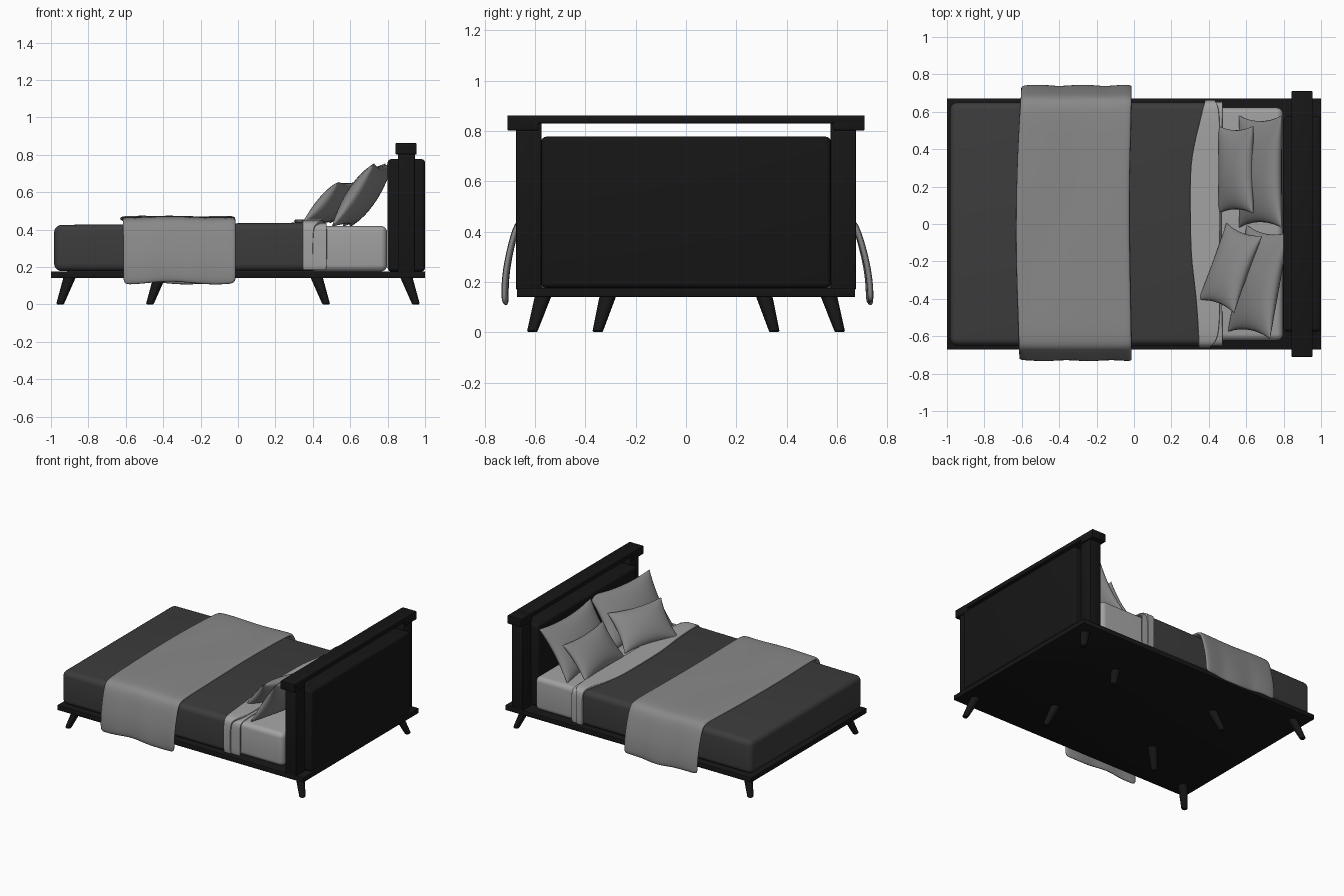
import bpy, bmesh, math
from mathutils import Vector, Matrix

if "Cube" in bpy.data.objects:
    bpy.data.objects.remove(bpy.data.objects["Cube"])


def material(name, v):
    m = bpy.data.materials.new(name)
    m.diffuse_color = (v, v, v, 1)
    m.use_nodes = True
    m.node_tree.nodes["Principled BSDF"].inputs["Base Color"].default_value = m.diffuse_color
    return m


BLACK = material("black_wood", 0.008)
DARK = material("dark_fabric", 0.045)
GREY = material("grey_fabric", 0.25)
LIGHT = material("light_fabric", 0.36)


def finish(name, bm, mat, angle=40):
    bmesh.ops.recalc_face_normals(bm, faces=bm.faces)
    me = bpy.data.meshes.new(name)
    bm.to_mesh(me)
    bm.free()
    ob = bpy.data.objects.new(name, me)
    bpy.context.collection.objects.link(ob)
    me.materials.append(mat)
    bpy.ops.object.select_all(action='DESELECT')
    ob.select_set(True)
    bpy.context.view_layer.objects.active = ob
    bpy.ops.object.shade_smooth_by_angle(angle=math.radians(angle))
    return ob


def box(name, x, y, z, mat, r=0.004, seg=2, slope=0.0):
    # Rounded box from (min, max) ranges; slope raises the top along x
    bm = bmesh.new()
    bmesh.ops.create_cube(bm, size=1)
    for v in bm.verts:
        v.co = [a[0] + (c + 0.5) * (a[1] - a[0]) for a, c in zip((x, y, z), v.co)]
        if v.co.z > z[0] + 0.01 and v.co.x > 0:
            v.co.z += slope
    bmesh.ops.bevel(bm, geom=bm.edges[:], offset=r, segments=seg, profile=0.5, affect='EDGES')
    return finish(name, bm, mat)


def leg(name, top, bottom):
    # Splayed tapered leg
    bm = bmesh.new()
    rings = []
    for (px, py), z, r in ((bottom, 0, 0.016), (bottom, 0.006, 0.021), (top, 0.145, 0.033)):
        rings.append([bm.verts.new((px + r * math.cos(a), py + r * math.sin(a), z))
                      for a in (i * math.tau / 16 for i in range(16))])
    for a, b in zip(rings, rings[1:]):
        for i in range(16):
            j = (i + 1) % 16
            bm.faces.new((a[i], a[j], b[j], b[i]))
    bm.faces.new(rings[0])
    bm.faces.new(rings[-1])
    finish(name, bm, BLACK)


def interp(pts, t):
    for (a, u), (b, v) in zip(pts, pts[1:]):
        if t <= b:
            return u + (v - u) * max(0, (t - a) / (b - a))
    return pts[-1][1]


def drape(name, half, left, right, mat, thick, wave=0.0, nx=12):
    # Cloth laid over the bed: mirrored y-z profile swept between two x edges
    prof = [(-y, z) for y, z in half] + [(y, z) for y, z in reversed(half)]
    bm = bmesh.new()
    grid = []
    for k, (y, z) in enumerate(prof):
        x0, x1 = interp(left, y), interp(right, y)
        row = []
        for i in range(nx + 1):
            x = x0 + (x1 - x0) * i / nx
            hang = max(0, min(1, (0.45 - z) / 0.35))
            ripple = wave * math.sin(13 * x + (2 if y > 0 else 0))
            dy = math.copysign(ripple * hang, y) * (1 if y > 0 else -1)
            row.append(bm.verts.new((x, y + dy, z + ripple * (0.3 + 0.5 * hang))))
        grid.append(row)
    for a, b in zip(grid, grid[1:]):
        for i in range(nx):
            bm.faces.new((a[i], a[i + 1], b[i + 1], b[i]))
    ob = finish(name, bm, mat, 60)
    s = ob.modifiers.new("thickness", 'SOLIDIFY')
    s.thickness, s.offset = thick, 0
    s = ob.modifiers.new("smooth", 'SUBSURF')
    s.levels = s.render_levels = 2


def pillow(name, centre, hw, hh, thick, tilt, turn, n=18):
    # Pinched cushion: u across the bed, v up the lean
    bm = bmesh.new()
    rot = Matrix.Rotation(math.radians(turn), 3, 'Z')
    t = math.radians(tilt)
    V, N = Vector((math.cos(t), 0, math.sin(t))), Vector((-math.sin(t), 0, math.cos(t)))
    for side in (-1, 1):
        g = []
        for i in range(n + 1):
            row = []
            for j in range(n + 1):
                u, v = math.sin((i / n - .5) * math.pi), math.sin((j / n - .5) * math.pi)
                w = side * thick * ((1 - u * u) * (1 - v * v)) ** 0.5
                pu = u * hw * (1 - 0.10 * (1 - v * v))
                pv = v * hh * (1 - 0.13 * (1 - u * u))
                p = Vector((0, pu, 0)) + V * pv + N * w
                row.append(bm.verts.new(rot @ p + Vector(centre)))
            g.append(row)
        for i in range(n):
            for j in range(n):
                bm.faces.new((g[i][j], g[i + 1][j], g[i + 1][j + 1], g[i][j + 1]))
    bmesh.ops.remove_doubles(bm, verts=bm.verts, dist=0.0005)
    finish(name, bm, GREY, 70)


# Platform and legs
box("platform", (-1, 1), (-0.672, 0.672), (0.14, 0.176), BLACK)
for sx in (-1, 1):
    for sy in (-1, 1):
        leg("corner_leg", (sx * 0.90, sy * 0.567), (sx * 0.95, sy * 0.61))
        leg("inner_leg", (sx * 0.42, sy * 0.31), (sx * 0.47, sy * 0.35))

# Headboard: padded panel, two posts, top rail with end caps
box("headboard_panel", (0.80, 1.0), (-0.575, 0.575), (0.176, 0.777), BLACK, 0.02, 4)
box("headboard_rail", (0.842, 0.955), (-0.71, 0.71), (0.83, 0.862), BLACK)
for s in (-1, 1):
    y = sorted((s * 0.575, s * 0.675))
    box("headboard_post", (0.855, 0.945), y, (0.17, 0.84), BLACK)
    y = sorted((s * 0.585, s * 0.71))
    box("rail_end_cap", (0.842, 0.955), y, (0.802, 0.862), BLACK)

# Mattress and duvet
box("mattress", (-0.94, 0.797), (-0.622, 0.622), (0.176, 0.42), LIGHT, 0.035, 5)
box("duvet", (-0.983, 0.43), (-0.65, 0.65), (0.178, 0.425), DARK, 0.04, 5, 0.013)

# Turned-down sheet: lower layer and folded upper layer
drape("sheet_under_layer",
      [(0.648, 0.18), (0.648, 0.27), (0.648, 0.38), (0.643, 0.42), (0.61, 0.432), (0.4, 0.434), (0.15, 0.434)],
      [(-0.65, 0.36), (0.65, 0.38)], [(-0.65, 0.475), (0, 0.465), (0.65, 0.475)], LIGHT, 0.014)
drape("sheet_fold",
      [(0.655, 0.18), (0.656, 0.27), (0.656, 0.39), (0.648, 0.43), (0.61, 0.444), (0.35, 0.446), (0.18, 0.446)],
      [(-0.66, 0.345), (-0.45, 0.35), (-0.2, 0.30), (0.36, 0.30), (0.66, 0.38)],
      [(-0.66, 0.395), (-0.62, 0.46), (0.62, 0.46), (0.66, 0.43)], LIGHT, 0.016)

# Throw blanket across the bed
drape("throw_blanket",
      [(0.724, 0.112), (0.725, 0.17), (0.718, 0.25), (0.698, 0.34), (0.678, 0.41), (0.655, 0.448),
       (0.60, 0.458), (0.4, 0.459), (0.15, 0.46)],
      [(-0.72, -0.615), (-0.1, -0.635), (0.3, -0.63), (0.72, -0.605)],
      [(-0.72, -0.01), (0.1, -0.025), (0.72, -0.01)], GREY, 0.024, 0.010)

# Pillows
pillow("back_pillow", (0.675, 0.28, 0.585), 0.30, 0.205, 0.07, 56, 0)
pillow("back_pillow_turned", (0.665, -0.31, 0.585), 0.29, 0.205, 0.07, 56, -10)
pillow("front_pillow", (0.545, 0.29, 0.545), 0.235, 0.145, 0.06, 50, 0)
pillow("front_pillow_turned", (0.515, -0.235, 0.545), 0.22, 0.15, 0.06, 47, -20)
